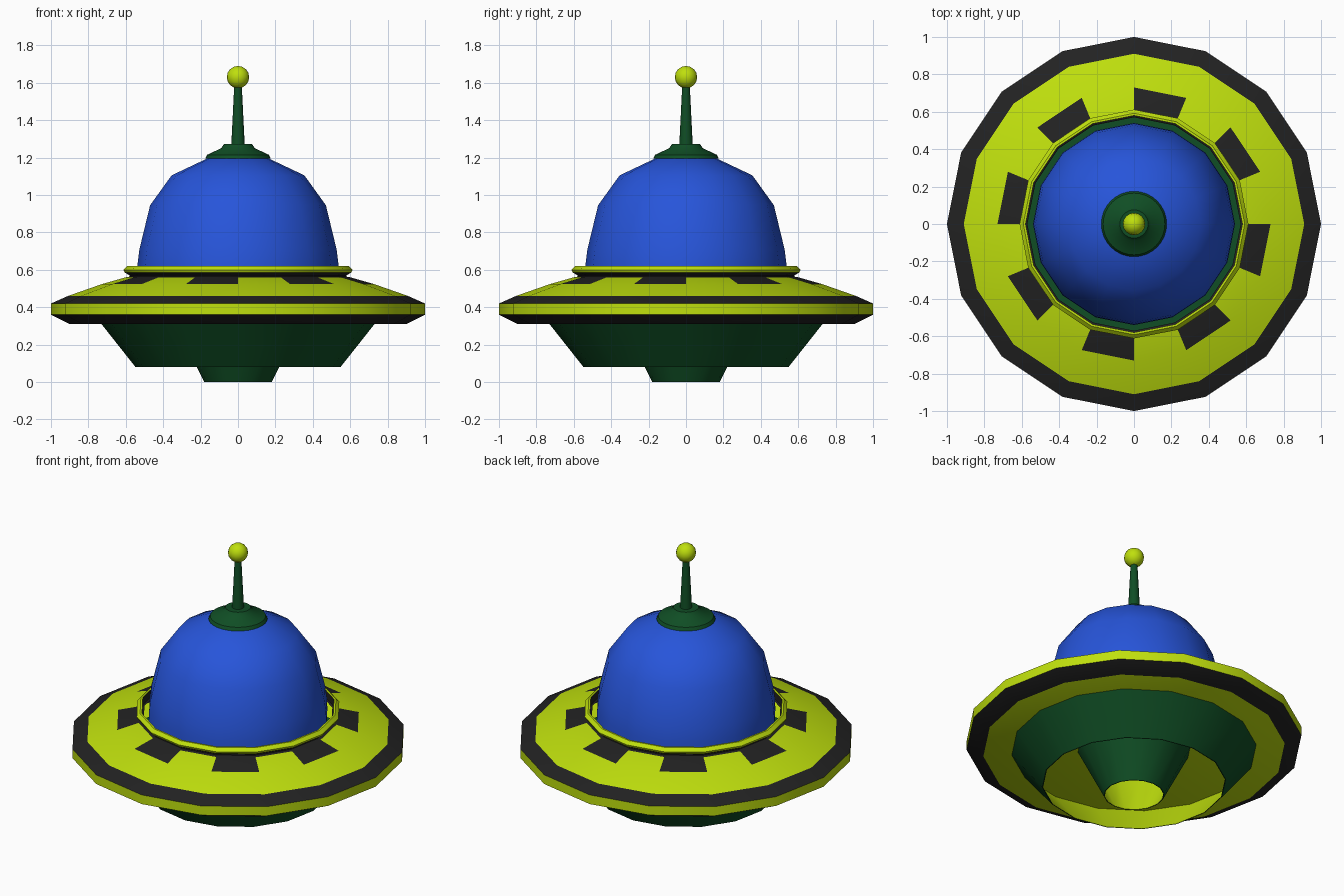
import bpy
import bmesh
import math

cube = bpy.data.objects.get("Cube")
if cube:
    bpy.data.objects.remove(cube, do_unlink=True)


def material(name, rgb):
    m = bpy.data.materials.new(name)
    m.use_nodes = True
    m.diffuse_color = (*rgb, 1)
    bsdf = m.node_tree.nodes["Principled BSDF"]
    bsdf.inputs["Base Color"].default_value = (*rgb, 1)
    bsdf.inputs["Roughness"].default_value = 0.7
    return m


LIME = material("lime yellow", (0.52, 0.74, 0.004))
BLACK = material("charcoal black", (0.016, 0.016, 0.016))
BLUE = material("dome blue", (0.02, 0.09, 0.70))
GREEN = material("dark green", (0.005, 0.075, 0.018))


def lathe(name, profile, colours, sides=16, painted=None):
    """Turn (radius, height) points around z; colours has one entry per band
    or a single one. painted = (band, colour) recolours every other panel."""
    if len(colours) == 1:
        colours = colours * (len(profile) - 1)
    mats = list(dict.fromkeys(colours))
    bm = bmesh.new()
    rings = []
    for r, z in profile:
        if r == 0:
            rings.append([bm.verts.new((0, 0, z))] * sides)
            continue
        angles = [2 * math.pi * k / sides for k in range(sides)]
        rings.append([bm.verts.new((r * math.cos(a), r * math.sin(a), z)) for a in angles])
    for band, (low, high) in enumerate(zip(rings, rings[1:])):
        for k in range(sides):
            n = (k + 1) % sides
            corners = dict.fromkeys((low[k], low[n], high[n], high[k]))
            face = bm.faces.new(list(corners))
            colour = colours[band]
            if painted and band == painted[0] and k % 2:
                colour = painted[1]
            face.material_index = mats.index(colour)
    mesh = bpy.data.meshes.new(name)
    bm.to_mesh(mesh)
    bm.free()
    for m in mats:
        mesh.materials.append(m)
    return finish(bpy.data.objects.new(name, mesh))


def finish(obj):
    bpy.context.collection.objects.link(obj)
    bpy.ops.object.select_all(action="DESELECT")
    obj.select_set(True)
    bpy.context.view_layer.objects.active = obj
    bpy.ops.object.shade_smooth_by_angle(angle=math.radians(32))
    return obj


# Saucer: underside, striped rim, top with alternating windows, collar ring
lathe("saucer",
      [(0, 0.31), (0.9, 0.31), (1, 0.36), (1, 0.42), (0.91, 0.46),
       (0.73, 0.523), (0.6, 0.56), (0.57, 0.565), (0.605, 0.585),
       (0.612, 0.6), (0.592, 0.62), (0.58, 0.62), (0.58, 0.56)],
      [LIME, BLACK, LIME, BLACK, LIME, LIME, BLACK, BLACK,
       LIME, LIME, LIME, BLACK],
      painted=(5, BLACK))

# Deck seen in the gap around the dome
lathe("inner_deck", [(0.73, 0.325), (0, 0.325)], [GREEN])

# Open hull and central thruster, each with a lining
lathe("lower_hull",
      [(0.725, 0.308), (0.543, 0.08), (0.548, 0.08), (0.73, 0.31)],
      [LIME, GREEN, GREEN])
lathe("thruster_cone",
      [(0.33, 0.308), (0.175, 0), (0.18, 0), (0.335, 0.31)],
      [LIME, GREEN, GREEN])

# Dome
lathe("dome",
      [(0.54, 0.56), (0.537, 0.63), (0.527, 0.71), (0.47, 0.945),
       (0.355, 1.105), (0.165, 1.195), (0, 1.22)], [BLUE])

# Antenna
lathe("antenna_base",
      [(0.175, 1.195), (0.165, 1.215), (0.09, 1.25), (0.075, 1.272), (0, 1.272)],
      [GREEN], sides=32)
lathe("antenna_rod", [(0.036, 1.265), (0.02, 1.59)], [GREEN])
ball = [(0.06 * math.sin(math.pi * i / 8), 1.63 - 0.06 * math.cos(math.pi * i / 8))
        for i in range(1, 8)]
lathe("antenna_ball", [(0, 1.57)] + ball + [(0, 1.69)], [LIME])
